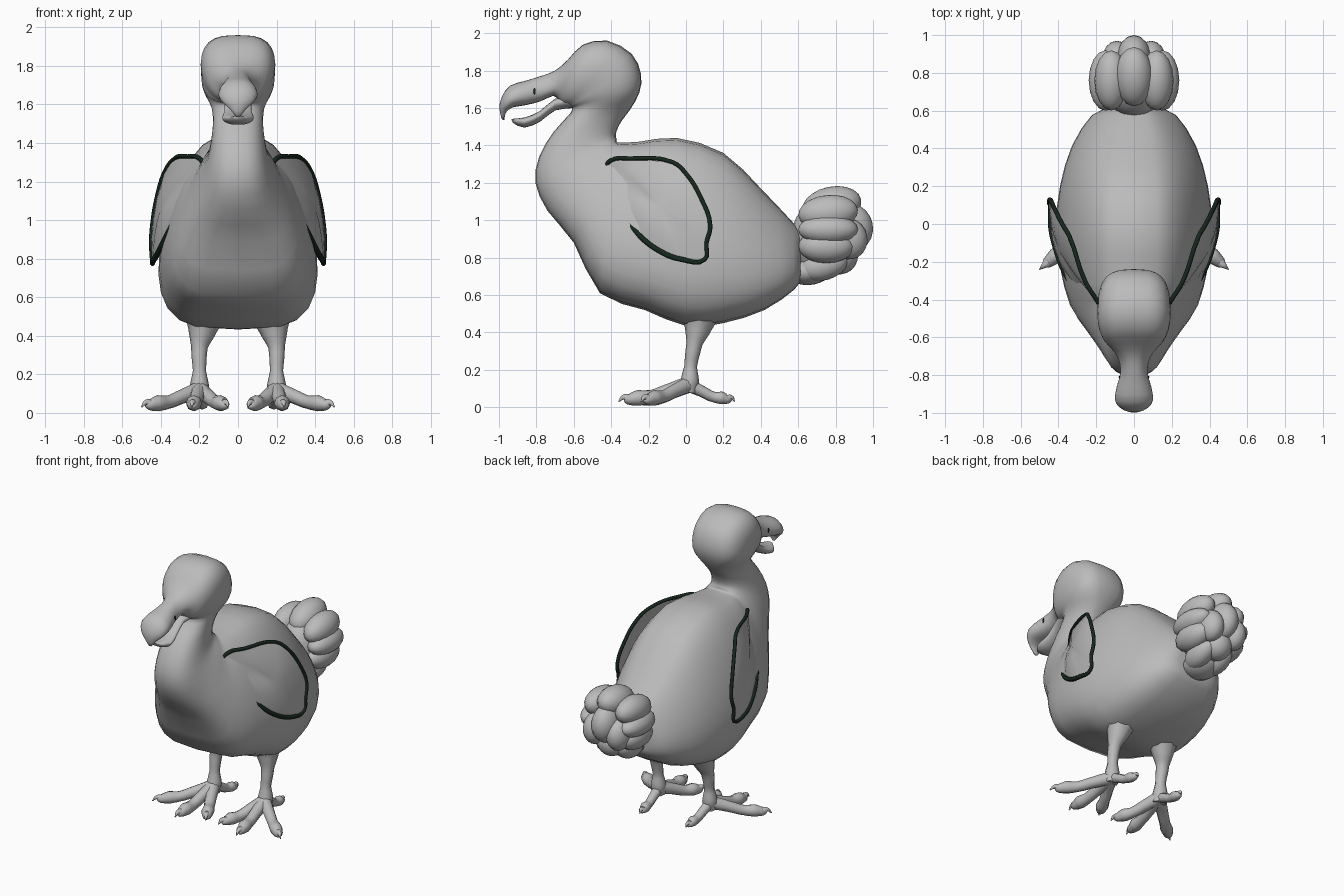
import bpy
import math
from mathutils import Vector

cube = bpy.data.objects.get("Cube")
if cube:
    bpy.data.objects.remove(cube, do_unlink=True)


def material(name, color):
    mat = bpy.data.materials.new(name)
    mat.use_nodes = True
    mat.diffuse_color = color
    mat.node_tree.nodes["Principled BSDF"].inputs["Base Color"].default_value = color
    return mat


GREY = material("plain grey", (0.5, 0.5, 0.5, 1))
DARK = material("dark green", (0.008, 0.02, 0.012, 1))
SIDES = (("left", 1), ("right", -1))


def mesh_object(name, verts, faces, mat, angle=60):
    mesh = bpy.data.meshes.new(name)
    mesh.from_pydata(verts, [], faces)
    mesh.materials.append(mat)
    obj = bpy.data.objects.new(name, mesh)
    bpy.context.collection.objects.link(obj)
    smooth(obj, angle)
    return obj


def smooth(obj, angle=60):
    bpy.ops.object.select_all(action="DESELECT")
    obj.select_set(True)
    bpy.context.view_layer.objects.active = obj
    bpy.ops.object.shade_smooth_by_angle(angle=math.radians(angle))


def spline(rows, steps):
    """Resample rows of numbers along a Catmull-Rom curve."""
    out = []
    for i in range(len(rows) - 1):
        four = [rows[max(i - 1, 0)], rows[i], rows[i + 1], rows[min(i + 2, len(rows) - 1)]]
        for s in range(steps):
            t = s / steps
            out.append([b + 0.5 * t * (c - a + t * (2*a - 5*b + 4*c - d + t * (3 * (b - c) + d - a)))
                        for a, b, c, d in zip(*four)])
    return out + [rows[-1]]


def loft(name, rows, mat, steps=2, seg=28):
    """Rows: top y, top z, bottom y, bottom z, half width, low bulge, roundness."""
    verts, faces = [], []
    rings = spline(rows, steps)
    for ty, tz, by, bz, width, bulge, power in rings:
        for j in range(seg):
            a = math.tau * j / seg
            u, s = math.cos(a), math.sin(a)
            x = width * math.copysign(abs(s) ** power, s) * (1 - bulge * u)
            verts.append((x, (ty + by + u * (ty - by)) / 2, (tz + bz + u * (tz - bz)) / 2))
    for r in range(len(rings) - 1):
        for j in range(seg):
            k = (j + 1) % seg
            faces.append((r*seg + j, r*seg + k, (r + 1)*seg + k, (r + 1)*seg + j))
    faces.append(tuple(range(seg))[::-1])
    faces.append(tuple((len(rings) - 1) * seg + j for j in range(seg)))
    return mesh_object(name, verts, faces, mat)


def tube(name, points, mat, cyclic=False):
    """Tapered round tube through (x, y, z, radius) points."""
    curve = bpy.data.curves.new(name, "CURVE")
    curve.dimensions = "3D"
    curve.bevel_depth = 1
    curve.bevel_resolution = 2
    curve.resolution_u = 4
    curve.use_fill_caps = True
    line = curve.splines.new("BEZIER")
    line.bezier_points.add(len(points) - 1)
    line.use_cyclic_u = cyclic
    for bp, (x, y, z, r) in zip(line.bezier_points, points):
        bp.co, bp.radius = (x, y, z), r
        bp.handle_left_type = bp.handle_right_type = "AUTO"
    curve.materials.append(mat)
    obj = bpy.data.objects.new(name, curve)
    bpy.context.collection.objects.link(obj)
    bpy.ops.object.select_all(action="DESELECT")
    obj.select_set(True)
    bpy.context.view_layer.objects.active = obj
    bpy.ops.object.convert(target="MESH")
    smooth(bpy.context.object)


def lobe(name, center, size, mat, tilt=0.0):
    bpy.ops.mesh.primitive_uv_sphere_add(segments=16, ring_count=10, location=center,
                                         rotation=(tilt, 0, 0))
    obj = bpy.context.object
    obj.name = name
    obj.scale = size
    obj.data.materials.append(mat)
    smooth(obj)


# Body, neck, head and upper beak in one continuous skin
torso = [(.62, .93, .61, .68, .12), (.57, .99, .58, .63, .21), (.4, 1.17, .42, .52, .31),
         (.2, 1.36, .2, .45, .37), (-.05, 1.44, 0, .435, .39), (-.25, 1.42, -.22, .52, .37),
         (-.35, 1.415, -.46, .61, .32), (-.37, 1.42, -.6, .88, .25)]
neck = [(-.37, 1.43, -.74, 1.05, .2), (-.375, 1.45, -.805, 1.2, .16), (-.37, 1.48, -.785, 1.34, .14),
        (-.345, 1.53, -.71, 1.47, .13), (-.3, 1.59, -.62, 1.57, .135)]
head = [(-.25, 1.68, -.61, 1.6, .165), (-.24, 1.78, -.62, 1.605, .185), (-.29, 1.89, -.63, 1.61, .19),
        (-.42, 1.96, -.645, 1.615, .19), (-.55, 1.94, -.66, 1.62, .165), (-.63, 1.86, -.68, 1.64, .125)]
beak = [(-.7, 1.8, -.71, 1.665, .085), (-.78, 1.77, -.78, 1.635, .07), (-.86, 1.745, -.86, 1.615, .09),
        (-.94, 1.72, -.92, 1.605, .1), (-.985, 1.66, -.95, 1.59, .08), (-.998, 1.6, -.965, 1.57, .045),
        (-.985, 1.54, -.972, 1.535, .01)]
skin = [row + shape for part, shape in ((torso, (.28, .55)), (neck, (.1, .75)),
                                        (head, (-.12, .65)), (beak, (.15, .8)))
        for row in part]
loft("body_and_head", skin, GREY)

# Lower beak
jaw = [(-.62, 1.66, -.6, 1.6, .09), (-.7, 1.65, -.7, 1.587, .07), (-.78, 1.585, -.78, 1.527, .07),
       (-.86, 1.55, -.865, 1.495, .08), (-.935, 1.542, -.925, 1.52, .025)]
loft("lower_beak", [row + (-.15, .7) for row in jaw], GREY)

# Wing outline on the left side, from the shoulder round the tip and back
wing = [(.18, -.43, 1.28), (.2, -.4, 1.32), (.26, -.3, 1.33), (.34, -.07, 1.31), (.38, .0, 1.25),
        (.42, .08, 1.12), (.445, .13, .97), (.45, .11, .88), (.445, .1, .79), (.44, -.02, .79),
        (.415, -.13, .83), (.37, -.25, .92), (.3, -.35, 1.05), (.23, -.42, 1.17)]
center = sum((Vector(p) for p in wing), Vector()) / len(wing)

for side, s in SIDES:
    # Gently bulging wing plate made of shrinking outline rings
    n, verts, faces = len(wing), [], []
    scales = (1, .8, .55, .3)
    for f in scales:
        for p in wing:
            v = center.lerp(Vector(p), f)
            verts.append((s * (v.x + .05 * (1 - f * f)), v.y, v.z))
    verts.append((s * (center.x + .05), center.y, center.z))
    for i in range(n):
        k = (i + 1) % n
        for r in range(len(scales) - 1):
            faces.append((r*n + i, r*n + k, (r + 1)*n + k, (r + 1)*n + i)[::-s])
        faces.append(((len(scales) - 1)*n + i, (len(scales) - 1)*n + k, len(verts) - 1)[::-s])
    mesh_object(side + "_wing", verts, faces, GREY)
    tube(side + "_wing_rim", [(s * x, y, z, .012 if i < 9 else .015)
                              for i, (x, y, z) in enumerate(wing)], DARK, True)

    # Nostril
    lobe(side + "_nostril", (s * .077, -.81, 1.69), (.004, .006, .018), DARK)

    # Leg flaring into the belly
    leg = [(.17, .08, .53, .12), (.185, .065, .43, .075), (.2, .045, .34, .043),
           (.2, .025, .22, .034), (.2, .02, .14, .05), (.2, .01, .08, .045)]
    tube(side + "_leg", [(s * x, y, z, r) for x, y, z, r in leg], GREY)

    # Toes: knuckled pads ending in small curved claws
    toes = {"outer": (.5, -.24), "middle": (.24, -.36), "inner": (.05, -.29), "back": (.18, .26)}
    pads = [(0, .12, .045), (.3, .085, .038), (.55, .055, .035), (.72, .05, .042),
            (.86, .045, .03), (.92, .055, .015), (1, .03, .003)]
    for toe, (tx, ty) in toes.items():
        thin = .8 if toe == "back" else 1
        tube(f"{side}_{toe}_toe", [(s * (.2 + (tx - .2) * t), .01 + (ty - .01) * t, z, r * thin)
                                   for t, z, r in pads], GREY)

# Tail: a tuft of overlapping plump feathers
lobe("tail_core", (0, .72, .9), (.15, .16, .2), GREY)
lobe("tail_top_feather", (0, .78, 1.08), (.1, .16, .1), GREY, .2)
lobe("tail_rear_feather", (0, .88, .96), (.09, .12, .13), GREY, .2)
lobe("tail_low_feather", (0, .82, .81), (.1, .1, .1), GREY, .4)
lobe("tail_base_feather", (0, .67, .73), (.12, .12, .075), GREY, .2)
for side, s in SIDES:
    lobe(side + "_tail_upper_feather", (s * .12, .76, 1.04), (.09, .16, .095), GREY, .1)
    lobe(side + "_tail_side_feather", (s * .15, .76, .95), (.09, .16, .08), GREY)
    lobe(side + "_tail_lower_feather", (s * .13, .75, .86), (.09, .15, .09), GREY)
    lobe(side + "_tail_rear_feather", (s * .09, .87, .9), (.08, .1, .11), GREY, .2)
    lobe(side + "_tail_under_feather", (s * .07, .74, .76), (.075, .13, .08), GREY, .3)
